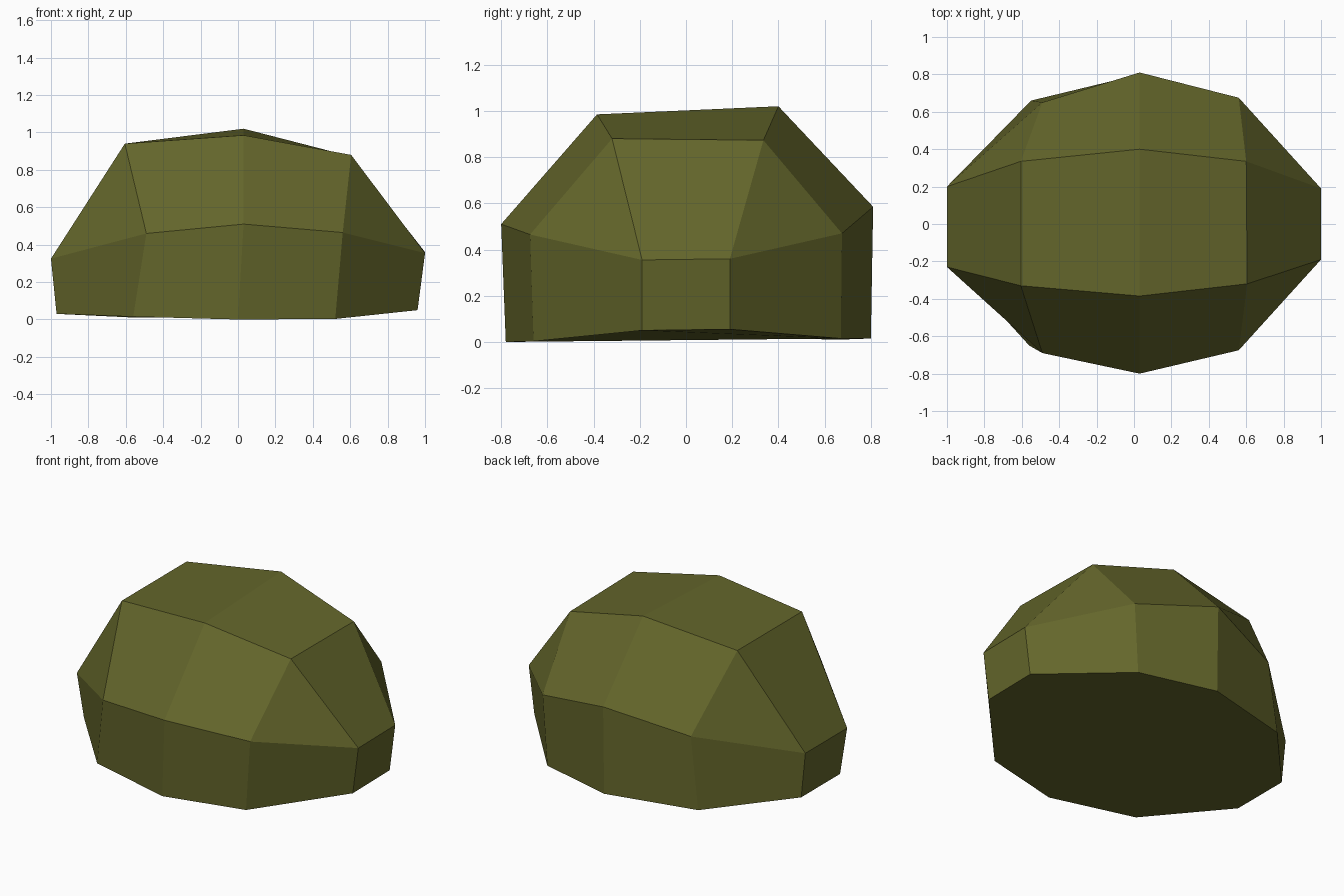
import bpy
import bmesh

if "Cube" in bpy.data.objects:
    bpy.data.objects.remove(bpy.data.objects["Cube"])

# Olive stone colour
olive = bpy.data.materials.new("olive stone")
olive.diffuse_color = (0.127, 0.133, 0.024, 1.0)
olive.use_nodes = True
olive.node_tree.nodes["Principled BSDF"].inputs["Base Color"].default_value = olive.diffuse_color

# Rings run counter-clockwise from the left front corner
base_ring = [(-0.97, -0.20, 0.03), (-0.56, -0.65, 0.015), (0.0, -0.78, 0.0),
             (0.52, -0.66, 0.003), (0.96, -0.19, 0.05), (0.96, 0.19, 0.055),
             (0.53, 0.67, 0.015), (0.03, 0.80, 0.015), (-0.55, 0.66, 0.01),
             (-0.97, 0.20, 0.03)]
waist_ring = [(-1.0, -0.23, 0.325), (-0.49, -0.69, 0.46), (0.03, -0.80, 0.51),
              (0.56, -0.675, 0.465), (1.0, -0.19, 0.355), (1.0, 0.19, 0.36),
              (0.56, 0.675, 0.47), (0.03, 0.81, 0.585), (-0.49, 0.65, 0.47),
              (-1.0, 0.20, 0.325)]
crown_ring = [(-0.605, -0.33, 0.94), (0.03, -0.385, 0.985), (0.605, -0.32, 0.88),
              (0.60, 0.335, 0.873), (0.03, 0.40, 1.02), (-0.605, 0.335, 0.94)]
# Crown corner above each waist corner (crown corners fan out to two)
above = [0, 0, 1, 2, 2, 3, 3, 4, 5, 5]

bm = bmesh.new()
base, waist, crown = ([bm.verts.new(p) for p in ring]
                      for ring in (base_ring, waist_ring, crown_ring))

for i in range(10):
    j = (i + 1) % 10
    # Steep lower wall
    bm.faces.new((base[i], base[j], waist[j], waist[i]))
    # Sloping upper facet: a triangle where both share one crown corner
    a, b = crown[above[i]], crown[above[j]]
    bm.faces.new((waist[i], waist[j], b) if a is b else (waist[i], waist[j], b, a))

# Two top facets and the underside
bm.faces.new((crown[0], crown[1], crown[4], crown[5]))
bm.faces.new((crown[1], crown[2], crown[3], crown[4]))
bm.faces.new(base[::-1])
bmesh.ops.recalc_face_normals(bm, faces=bm.faces[:])

# Boulder object, flat shaded
mesh = bpy.data.meshes.new("boulder")
bm.to_mesh(mesh)
bm.free()
mesh.materials.append(olive)
boulder = bpy.data.objects.new("boulder", mesh)
bpy.context.collection.objects.link(boulder)
